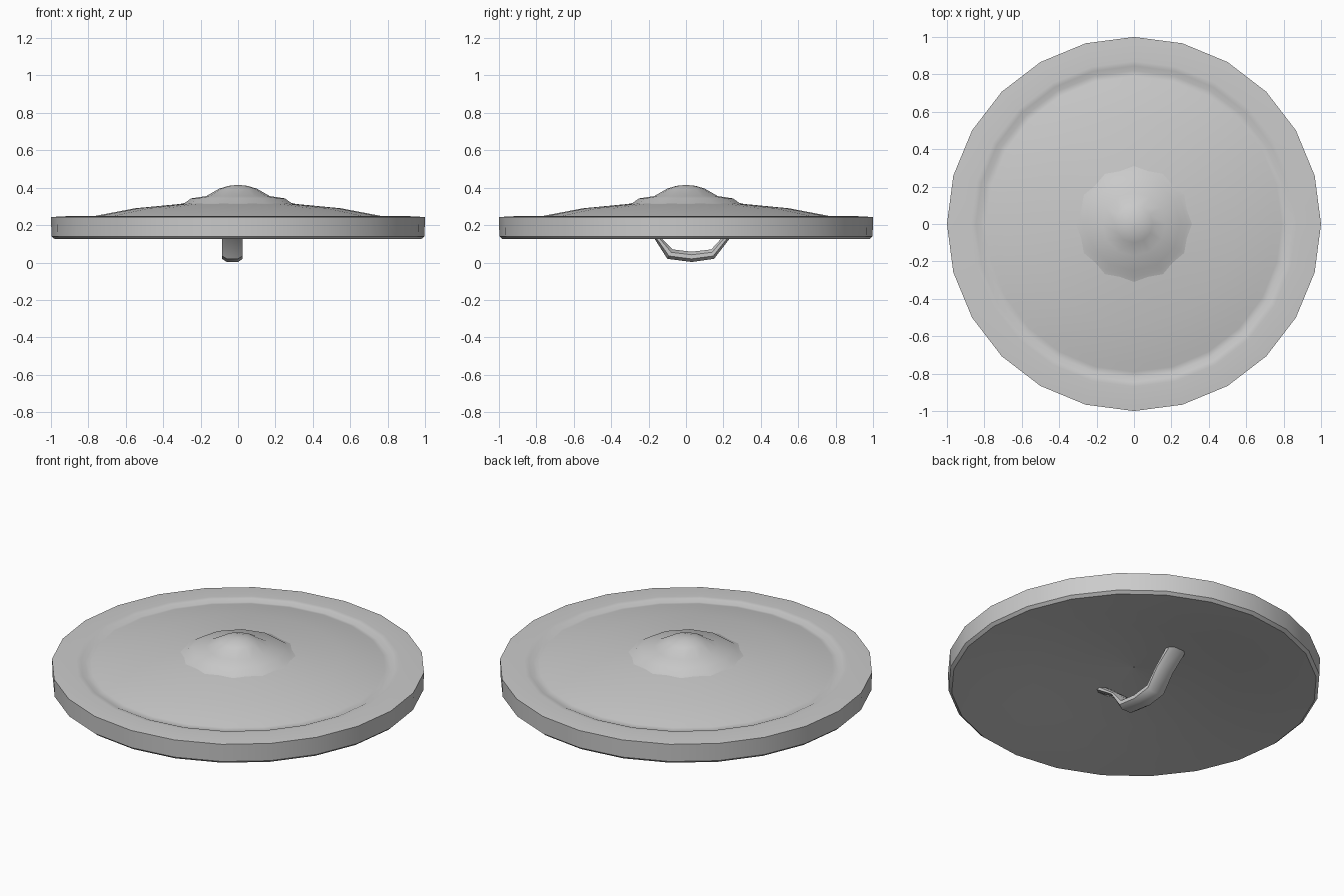
import bpy
import math

old = bpy.data.objects.get("Cube")
if old:
    bpy.data.objects.remove(old, do_unlink=True)

grey = bpy.data.materials.new("plain_grey")
grey.use_nodes = True
grey.diffuse_color = (0.6, 0.6, 0.6, 1)
grey.node_tree.nodes["Principled BSDF"].inputs["Base Color"].default_value = (0.6, 0.6, 0.6, 1)


def finish(name, verts, faces, angle):
    mesh = bpy.data.meshes.new(name)
    mesh.from_pydata(verts, [], faces)
    mesh.materials.append(grey)
    obj = bpy.data.objects.new(name, mesh)
    bpy.context.collection.objects.link(obj)
    bpy.ops.object.select_all(action="DESELECT")
    obj.select_set(True)
    bpy.context.view_layer.objects.active = obj
    bpy.ops.object.shade_smooth_by_angle(angle=math.radians(angle))


def loft(name, rings, angle, cap_last):
    """Join equal rings of points into a skin, capping the last ring if asked."""
    n = len(rings[0])
    verts = [p for ring in rings for p in ring]
    faces = [tuple(range(len(verts) - n, len(verts)))] if cap_last else []
    for r in range(len(rings) - 1):
        for i in range(n):
            j = (i + 1) % n
            faces.append((r * n + i, r * n + j, (r + 1) * n + j, (r + 1) * n + i))
    finish(name, verts, faces, angle)


def lathe(name, profile, sides, angle, cap_last):
    steps = [2 * math.pi * i / sides for i in range(sides)]
    loft(name, [[(r * math.cos(a), r * math.sin(a), z) for a in steps]
                for r, z in profile], angle, cap_last)


# Round shield: hollow back, thick rim, shallow groove and sloping face
lathe("shield_body", [(0.002, 0.235), (0.3, 0.212), (0.55, 0.18), (0.75, 0.15),
                      (0.9, 0.133), (0.98, 0.125), (0.997, 0.14), (1.0, 0.243),
                      (0.97, 0.245), (0.87, 0.25), (0.845, 0.249), (0.82, 0.237),
                      (0.79, 0.243), (0.75, 0.252), (0.55, 0.29), (0.28, 0.316)],
      24, 40, False)

# Central boss: stepped collar with a low dome
lathe("shield_boss", [(0.34, 0.306), (0.285, 0.319), (0.25, 0.343), (0.17, 0.355),
                      (0.10, 0.395), (0.05, 0.41), (0.01, 0.414)], 12, 60, True)

# Grip strap, its flared ends sunk in the hollow back: (y, z) along the bend
outer = [(-0.31, 0.22), (-0.17, 0.13), (-0.10, 0.02), (0.03, 0.003),
         (0.15, 0.02), (0.235, 0.13), (0.365, 0.22)]
inner = [(-0.25, 0.225), (-0.13, 0.13), (-0.07, 0.07), (0.03, 0.058),
         (0.135, 0.07), (0.19, 0.13), (0.28, 0.225)]
# Rounded cross-section: (x, blend from outer to inner)
section = [(-0.06, 0), (-0.085, 0.3), (-0.085, 0.7), (-0.06, 1),
           (0.0, 1), (0.025, 0.7), (0.025, 0.3), (0.0, 0)]
loft("back_grip", [[(x, o[0] + (i[0] - o[0]) * t, o[1] + (i[1] - o[1]) * t)
                    for x, t in section] for o, i in zip(outer, inner)], 40, False)
